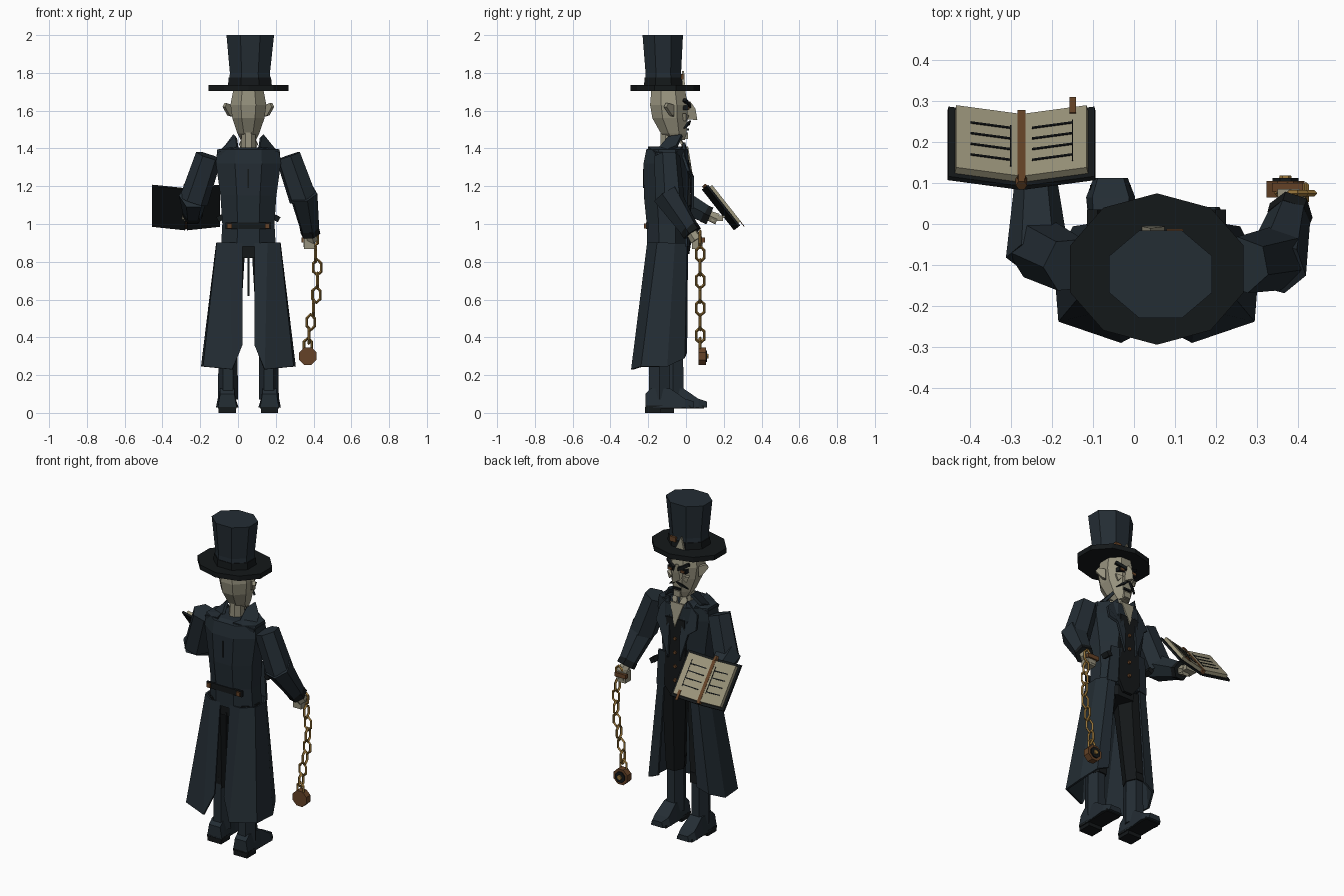
import bpy, bmesh, math
from mathutils import Vector as V, Matrix

CX = 0.055  # the body's own centre line


def mat(name, *c):
    m = bpy.data.materials.new(name)
    m.diffuse_color = (*c, 1)
    return m


COAT = mat("coat_cloth", .017, .026, .034)
DARK = mat("dark_cloth", .007, .009, .010)
SKIN = mat("skin", .31, .29, .21)
PAGE = mat("paper", .33, .30, .20)
BROWN = mat("leather", .13, .055, .02)
GOLD = mat("gold", .30, .17, .04)


def make(name, bm, m):
    bmesh.ops.recalc_face_normals(bm, faces=bm.faces)
    me = bpy.data.meshes.new(name)
    bm.to_mesh(me)
    bm.free()
    me.materials.append(m)
    o = bpy.data.objects.new(name, me)
    bpy.context.collection.objects.link(o)
    return o


def loft(name, rings, m, closed=True, thick=0):
    bm = bmesh.new()
    vs = [[bm.verts.new(p) for p in r] for r in rings]
    n = len(vs[0])
    for a, b in zip(vs, vs[1:]):
        for i in range(n if closed else n - 1):
            j = (i + 1) % n
            bm.faces.new((a[i], a[j], b[j], b[i]))
    if closed:
        bm.faces.new(vs[0][::-1])
        bm.faces.new(vs[-1])
    o = make(name, bm, m)
    if thick:
        s = o.modifiers.new("thickness", "SOLIDIFY")
        s.thickness, s.offset = thick, 0
    return o


def ring(x, y, z, rx, ry, n=8, turn=.5):
    a = [2 * math.pi * (i + turn) / n for i in range(n)]
    return [(x + rx * math.sin(t), y + ry * math.cos(t), z) for t in a]


def stack(name, rows, m, n=8, turn=.5):
    """rows of (x, y, z, rx, ry), measured across the flats when turn is .5"""
    k = 1 / math.cos(math.pi / n) if turn == .5 else 1
    return loft(name, [ring(x, y, z, rx * k, ry * k, n, turn) for x, y, z, rx, ry in rows], m)


def limb(name, a, b, ra, rb, m, n=6):
    a, b = V(a), V(b)
    q = (b - a).to_track_quat('Z', 'Y')
    rows = [[p + q @ V(c) for c in ring(0, 0, 0, r, r, n)] for p, r in ((a, ra), (b, rb))]
    return loft(name, rows, m)


def box(name, c, size, m, rot=None):
    bm = bmesh.new()
    bmesh.ops.create_cube(bm, size=1, matrix=Matrix.Translation(c) @ (rot or Matrix()) @ Matrix.Diagonal((*size, 1)))
    return make(name, bm, m)


def plate(name, pts, m, thick=.012):
    bm = bmesh.new()
    bm.faces.new([bm.verts.new(p) for p in pts])
    o = make(name, bm, m)
    s = o.modifiers.new("thickness", "SOLIDIFY")
    s.thickness, s.offset = thick, 0
    return o


# Top hat
stack("hat_brim", [(.056, -.11, 1.705, .223, .185), (.056, -.11, 1.735, .223, .185)], DARK, 10, 0)
stack("hat_crown", [(.063, -.12, 1.73, .112, .098), (.063, -.12, 1.80, .106, .094),
                    (.065, -.123, 2.0, .126, .107)], COAT)
stack("hat_band", [(.063, -.12, 1.735, .116, .102), (.063, -.12, 1.775, .112, .099)], DARK)
box("hat_buckle", (.10, -.02, 1.78), (.04, .015, .03), BROWN)
plate("hat_trim", [(.02, -.012, 1.737), (.075, -.012, 1.737), (.04, -.016, 1.81)], SKIN)

# Head, ears and neck
stack("head", [(CX, -.045, 1.445, .04, .04), (CX, -.065, 1.48, .058, .068), (CX, -.085, 1.56, .085, .093),
               (CX, -.09, 1.63, .095, .10), (CX, -.095, 1.72, .078, .088)], SKIN)
stack("neck", [(CX, -.09, 1.36, .042, .045), (CX, -.09, 1.49, .036, .045)], SKIN)
loft("nose", [[(CX - .012, 0, 1.645), (CX, .022, 1.65), (CX + .012, 0, 1.645)],
              [(CX - .018, 0, 1.60), (CX, .05, 1.61), (CX + .018, 0, 1.60)],
              [(CX - .022, 0, 1.555), (CX, .06, 1.55), (CX + .022, 0, 1.555)]], SKIN)
box("mouth", (CX, .005, 1.50), (.05, .02, .012), DARK)
box("chin", (CX, -.01, 1.468), (.045, .04, .035), SKIN)
for s in (-1, 1):
    X = lambda d: CX + s * d
    plate("ear", [(X(.09), -.07, 1.57), (X(.105), -.08, 1.575), (X(.13), -.11, 1.62),
                  (X(.12), -.10, 1.64), (X(.09), -.07, 1.63)], SKIN, .02)
    plate("moustache", [(X(.002), .022, 1.548), (X(.035), .01, 1.535), (X(.065), -.01, 1.505),
                        (X(.025), .015, 1.525)], DARK)
    plate("eyebrow", [(X(.012), .018, 1.635), (X(.07), -.005, 1.665), (X(.075), -.01, 1.65),
                      (X(.014), .018, 1.615)], DARK, .018)
    box("eye_socket", (X(.042), -.002, 1.615), (.04, .03, .025), DARK)
    box("eye", (X(.042), .012, 1.614), (.024, .012, .014), BROWN)
    plate("cheek", [(X(.03), .008, 1.575), (X(.07), -.01, 1.585), (X(.055), -.008, 1.545)], SKIN, .02)

    # Collar and lapels
    plate("collar", [(X(.055), -.15, 1.39), (X(.14), -.10, 1.39), (X(.12), -.05, 1.41),
                     (X(.075), -.02, 1.47), (X(.065), -.09, 1.46)], COAT, .016)
    plate("lapel", [(X(.06), -.01, 1.43), (X(.125), -.015, 1.36), (X(.135), .012, 1.28),
                    (X(.095), .035, 1.25), (X(.04), .035, 1.08), (X(.035), .03, 1.22)], COAT, .014)
    plate("shirt_collar", [(X(0), .012, 1.35), (X(.05), -.02, 1.42), (X(.03), -.04, 1.46),
                           (X(.01), -.01, 1.42)], SKIN, .01)
    plate("shoulder_cape", [(X(.05), -.20, 1.40), (X(.165), -.16, 1.37), (X(.165), -.05, 1.37),
                            (X(.10), -.02, 1.40)], COAT, .02)

    # Coat skirt, one wrapped panel per side, split at front and back
    top = [(X(.032), -.20, .90), (X(.10), -.20, .90), (X(.163), -.15, .90),
           (X(.165), -.06, .90), (X(.13), .0, .90), (X(.085), .005, .90)]
    low = [(X(.032), -.255, .36), (X(.085), -.285, .23), (X(.235), -.235, .245),
           (X(.245), -.10, .245), (X(.20), -.01, .29), (X(.13), 0, .32)]
    loft("coat_skirt", [top, low], COAT, False, .012)
    plate("coat_front_edge", [(X(.055), .02, 1.10), (X(.12), .01, 1.10), (X(.14), .0, .88),
                              (X(.075), .012, .88)], COAT)
    box("pocket_flap", (X(.15), .01, 1.03), (.03, .05, .03), DARK, Matrix.Rotation(s * .5, 4, 'Y'))
    box("belt_button", (X(.10), -.213, .99), (.025, .02, .025), BROWN)

    # Legs and boots; the -x foot stands forward
    f = .035 if s < 0 else -.035
    stack("trouser_leg", [(X(.105), -.10 + f, .33, .046, .058), (X(.10), -.10 + f * .6, .55, .055, .065),
                          (X(.085), -.10, .90, .06, .08)], DARK, 6)
    stack("boot_shaft", [(X(.108), -.105 + f, .07, .046, .056), (X(.108), -.105 + f, .38, .043, .055)], COAT, 6)
    stack("boot_band", [(X(.108), -.103 + f, .375, .05, .062), (X(.106), -.103 + f, .395, .05, .062)], SKIN and DARK, 6)
    shoe = lambda y, w, z: [(X(.112 - w), y + f, .028), (X(.112 - w * .75), y + f, z),
                            (X(.112 + w * .75), y + f, z), (X(.112 + w), y + f, .028)]
    loft("boot_foot", [shoe(-.18, .05, .10), shoe(-.15, .05, .13), shoe(-.05, .052, .13),
                       shoe(.03, .06, .075), shoe(.077, .042, .06)], COAT)
    box("boot_sole", (X(.112), -.06 + f, .03), (.10, .24, .016), DARK)
    box("boot_heel", (X(.112), -.14 + f, .015), (.092, .085, .03), DARK)

# Torso, waistcoat and hips
stack("coat_body", [(CX, -.10, .88, .145, .105), (CX, -.10, 1.0, .138, .108), (CX, -.105, 1.15, .148, .118),
                    (CX, -.105, 1.32, .172, .12), (CX, -.10, 1.395, .165, .11), (CX, -.10, 1.405, .09, .08)], COAT)
stack("hips", [(CX, -.10, .82, .13, .09), (CX, -.10, .93, .14, .095)], DARK)
plate("waistcoat", [(CX - .06, .015, 1.32), (CX + .06, .015, 1.32), (CX + .075, .018, .90),
                    (CX + .03, .008, .84), (CX - .03, .008, .84), (CX - .075, .018, .90)], DARK, .018)
plate("shirt_front", [(CX - .045, .005, 1.41), (CX + .045, .005, 1.41), (CX, .028, 1.27)], SKIN, .012)
for i in range(4):
    limb("waistcoat_button", (CX, .02, 1.20 - .085 * i), (CX, .034, 1.20 - .085 * i), .012, .01, BROWN)
box("back_belt", (CX, -.206, .99), (.24, .014, .035), DARK)
box("back_seam", (CX, -.224, 1.24), (.008, .008, .10), DARK)
box("vent_strip", (CX, -.19, .73), (.01, .012, .22), DARK)

# Arms and hands
for n, sh, el, wr in (("chain", (.265, -.10, 1.36), (.345, -.085, 1.13), (.383, .03, .955)),
                      ("book", (-.155, -.10, 1.36), (-.235, -.06, 1.12), (-.24, .12, 1.045))):
    limb(n + "_upper_arm", sh, el, .07, .078, COAT)
    limb(n + "_forearm", V(el) + V((0, -.02, .03)), wr, .078, .05, COAT)
    d = (V(wr) - V(el)).normalized()
    limb(n + "_cuff", V(wr) - d * .03, V(wr) + d * .006, .054, .055, DARK)
    limb(n + "_wrist", wr, V(wr) + d * .05, .03, .034, SKIN)
box("chain_fist", (.378, .058, .90), (.055, .055, .065), SKIN)
box("book_palm", (-.25, .165, 1.03), (.07, .06, .03), SKIN)
for i in range(4):
    limb("chain_finger", (.355 + .015 * i, .085, .925), (.355 + .015 * i, .08, .88), .01, .01, SKIN, 4)
    limb("book_finger", (-.29 + .02 * i, .17, 1.03), (-.29 + .02 * i, .22, 1.045), .01, .008, SKIN, 4)

# Chain of six-sided links, every second one turned
path = [(.40, .92), (.41, .84), (.42, .77), (.42, .70), (.415, .625), (.40, .555), (.385, .48), (.375, .41), (.37, .355)]
for i, (x, z) in enumerate(path):
    rows = []
    for k in range(7):
        a = k * math.pi / 3
        row = []
        for j in range(4):
            b = j * math.pi / 2
            r, o = .008 * math.cos(b), .008 * math.sin(b)
            u, w = (.024 + r) * math.sin(a), (.042 + r) * math.cos(a)
            row.append((x + (u if i % 2 == 0 else o), .075 + (o if i % 2 == 0 else u), z + w))
        rows.append(row)
    loft("chain_link", rows, GOLD)
limb("weight_disc", (.37, .065, .30), (.37, .105, .30), .05, .05, BROWN, 8)
limb("weight_rim", (.37, .075, .30), (.37, .112, .30), .034, .034, DARK, 8)
limb("weight_stud", (.37, .10, .30), (.37, .118, .30), .018, .014, GOLD, 6)
box("chain_grip", (.375, .09, .915), (.075, .02, .025), BROWN)

# Open book: local x across, y down the page, z out of the page
B = Matrix.Translation((-.275, .195, 1.095)) @ Matrix(((1, 0, 0, 0), (0, .62, .785, 0), (0, -.785, .62, 0), (0, 0, 0, 1)))
for s in (-1, 1):
    P = B @ Matrix.Translation((0, 0, -.022)) @ Matrix.Rotation(-s * .17, 4, 'Y')

    def part(name, x, y, z, sx, sy, sz, m):
        box(name, (0, 0, 0), (sx, sy, sz), m).matrix_world = P @ Matrix.Translation((s * x, y, z))
    part("book_cover", .092, 0, -.006, .178, .275, .012, DARK)
    part("page_block", .086, 0, .009, .158, .245, .02, PAGE)
    for i in range(4):
        part("ruled_line", .08, -.065 + .042 * i, .02, .10, .006, .003, DARK)
    part("margin_line", .08 + s * .05, -.01, .02, .003, .16, .003, DARK)
box("book_spine", (0, 0, 0), (.02, .27, .025), BROWN).matrix_world = B @ Matrix.Translation((0, 0, -.012))
limb("spine_knob", B @ V((0, -.15, -.01)), B @ V((0, -.12, -.01)), .014, .014, BROWN)
box("bookmark", (0, 0, 0), (.016, .06, .004), BROWN).matrix_world = B @ Matrix.Translation((.125, .125, .022))
